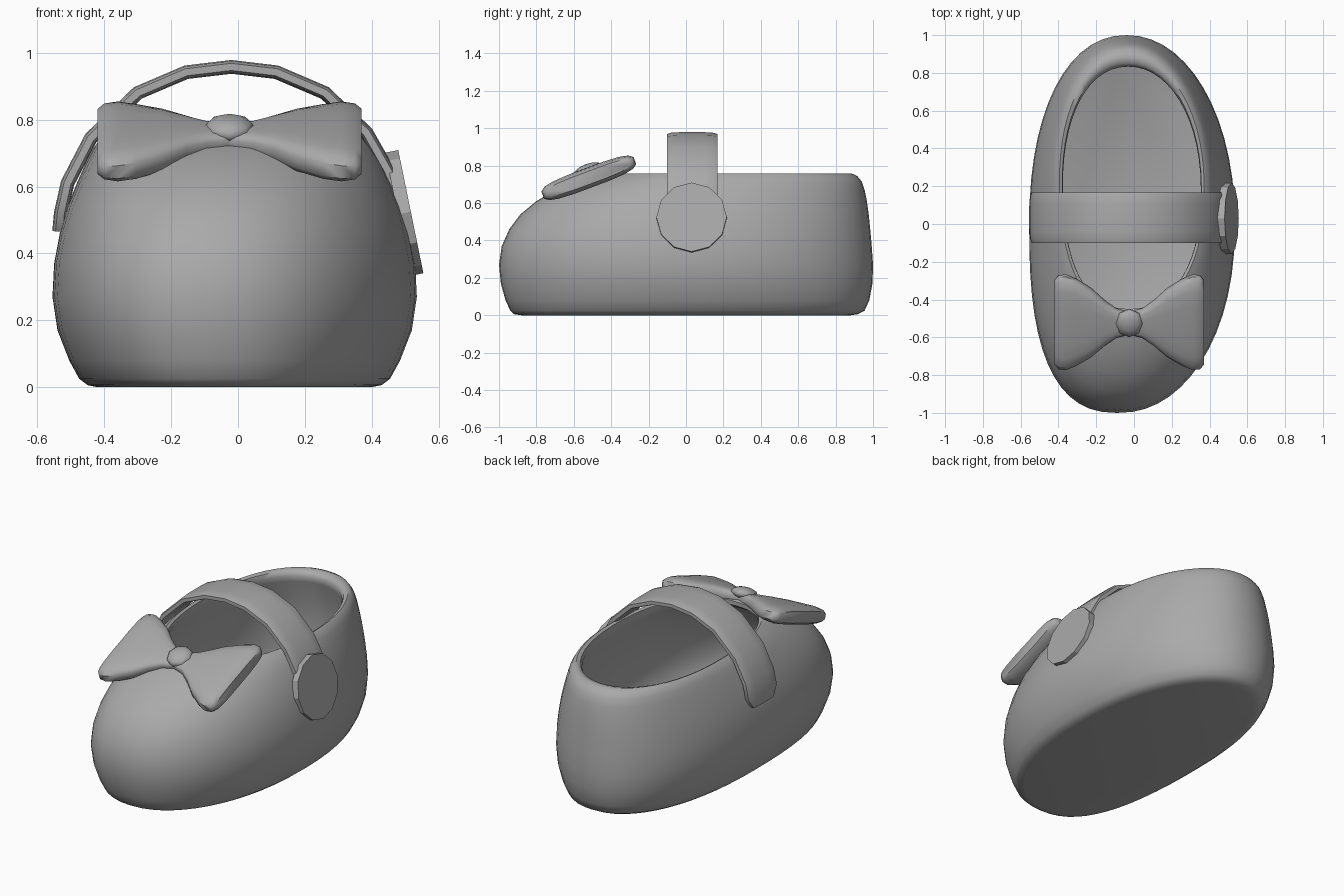
import bpy, bmesh, math
from mathutils import Vector, Matrix

if "Cube" in bpy.data.objects:
    bpy.data.objects.remove(bpy.data.objects["Cube"])

grey = bpy.data.materials.new("soft_grey")
grey.use_nodes = True
GREY = (0.4, 0.4, 0.4, 1)
grey.diffuse_color = GREY
grey.node_tree.nodes["Principled BSDF"].inputs["Base Color"].default_value = GREY


def finish(name, bm, angle=40):
    bmesh.ops.recalc_face_normals(bm, faces=bm.faces)
    mesh = bpy.data.meshes.new(name)
    bm.to_mesh(mesh)
    bm.free()
    mesh.materials.append(grey)
    ob = bpy.data.objects.new(name, mesh)
    bpy.context.collection.objects.link(ob)
    bpy.ops.object.select_all(action='DESELECT')
    ob.select_set(True)
    bpy.context.view_layer.objects.active = ob
    if angle:
        bpy.ops.object.shade_smooth_by_angle(angle=math.radians(angle))
    return ob


def loft(name, rings, angle=40):
    """Skin a row of equal-length closed rings and cap both ends."""
    bm = bmesh.new()
    rows = [[bm.verts.new(p) for p in ring] for ring in rings]
    n = len(rows[0])
    for a, b in zip(rows, rows[1:]):
        for i in range(n):
            j = (i + 1) % n
            bm.faces.new((a[i], a[j], b[j], b[i]))
    bm.faces.new(rows[0])
    bm.faces.new(rows[-1])
    return finish(name, bm, angle)


def power(v, n):
    return math.copysign(abs(v) ** (2 / n), v)


def rounded(u, v, n, count):
    """Points of a rounded rectangle with half sizes u and v."""
    angles = [math.tau * (i + 0.5) / count for i in range(count)]
    return [(u * power(math.cos(t), n), v * power(math.sin(t), n)) for t in angles]


# Shoe shell: sole, outer wall, rolled rim, then inner wall and insole
def outline(z, half, front, back):
    ring = []
    for i in range(56):
        t = math.tau * i / 56
        c, s = math.cos(t), math.sin(t)
        n = 2.3 if s < 0 else 2.12
        y = (front + back) / 2 + (back - front) / 2 * power(s, n)
        lean = 0.08 if y < 0 else 0.03
        ring.append((half * power(c, n) - 0.01 - lean * y * y, y, z))
    return ring


LEVELS = [  # height, half width, front y, back y
    (0.0, 0.41, -0.88, 0.88), (0.006, 0.44, -0.92, 0.92), (0.025, 0.465, -0.94, 0.955),
    (0.08, 0.495, -0.965, 0.98), (0.17, 0.53, -0.99, 0.997), (0.27, 0.545, -1.0, 1.0),
    (0.37, 0.54, -0.985, 0.993), (0.46, 0.523, -0.945, 0.985), (0.54, 0.5, -0.885, 0.977),
    (0.61, 0.472, -0.8, 0.967), (0.67, 0.445, -0.7, 0.955), (0.715, 0.421, -0.6, 0.94),
    (0.745, 0.4, -0.51, 0.915), (0.758, 0.383, -0.47, 0.885), (0.75, 0.368, -0.45, 0.85),
    (0.725, 0.365, -0.45, 0.833), (0.69, 0.375, -0.5, 0.84), (0.6, 0.41, -0.68, 0.87),
    (0.45, 0.455, -0.85, 0.89), (0.27, 0.475, -0.91, 0.9), (0.1, 0.44, -0.87, 0.88),
    (0.08, 0.41, -0.84, 0.85)]
loft("shoe_shell", [outline(*row) for row in LEVELS], 50)

# Strap arching over the opening
PATH = [(-0.535, 0.465), (-0.53, 0.52), (-0.51, 0.61), (-0.44, 0.745), (-0.3, 0.88),
        (-0.155, 0.942), (-0.02, 0.958), (0.115, 0.942), (0.26, 0.88), (0.385, 0.76),
        (0.45, 0.645), (0.49, 0.5)]
rings = []
for i, (x, z) in enumerate(PATH):
    before, after = PATH[max(i - 1, 0)], PATH[min(i + 1, len(PATH) - 1)]
    along = Vector((after[0] - before[0], 0, after[1] - before[1])).normalized()
    out = Vector((-along.z, 0, along.x))
    width = 0.1 if i == 0 else 0.137
    rings.append([Vector((x, 0.033 + u, z)) + out * v for u, v in rounded(width, 0.021, 4, 12)])
loft("strap", rings, 50)

# Round button on the left end of the strap
bm = bmesh.new()
bmesh.ops.create_cone(bm, cap_ends=True, segments=12, radius1=0.188, radius2=0.188, depth=0.04)
axis = Vector((0.98, 0, 0.2)).normalized()
side = Vector((0, 1, 0))
turn = Matrix((side.cross(axis), side, axis)).transposed().to_4x4()
bm.transform(Matrix.Translation(Vector((0.517, 0.03, 0.525)) - axis * 0.02) @ turn)
finish("strap_button", bm, 0)

# Bow: two flared wings, tilted to follow the toe
TILT = Matrix.Translation((-0.025, -0.52, 0.735)) @ Matrix.Rotation(math.radians(20.5), 4, 'X')
WING = [  # distance out, half length, half thickness, lift
    (0.0, 0.06, 0.03, 0.015), (0.07, 0.08, 0.036, 0.012), (0.13, 0.125, 0.043, 0.01),
    (0.2, 0.19, 0.05, 0.005), (0.28, 0.242, 0.054, 0), (0.335, 0.266, 0.054, 0),
    (0.375, 0.262, 0.047, 0), (0.395, 0.238, 0.034, 0)]
for label, sign in (("left", 1), ("right", -1)):
    loft("bow_wing_" + label,
         [[TILT @ Vector((sign * d, u, v + lift)) for u, v in rounded(a, b, 3.4, 16)]
          for d, a, b, lift in WING], 50)

# Knot in the middle of the bow
bm = bmesh.new()
bmesh.ops.create_uvsphere(bm, u_segments=8, v_segments=6, radius=1)
bm.transform(TILT @ Matrix.Translation((0, 0.01, 0.04)) @ Matrix.Diagonal((0.075, 0.08, 0.034, 1)))
finish("bow_knot", bm, 60)
